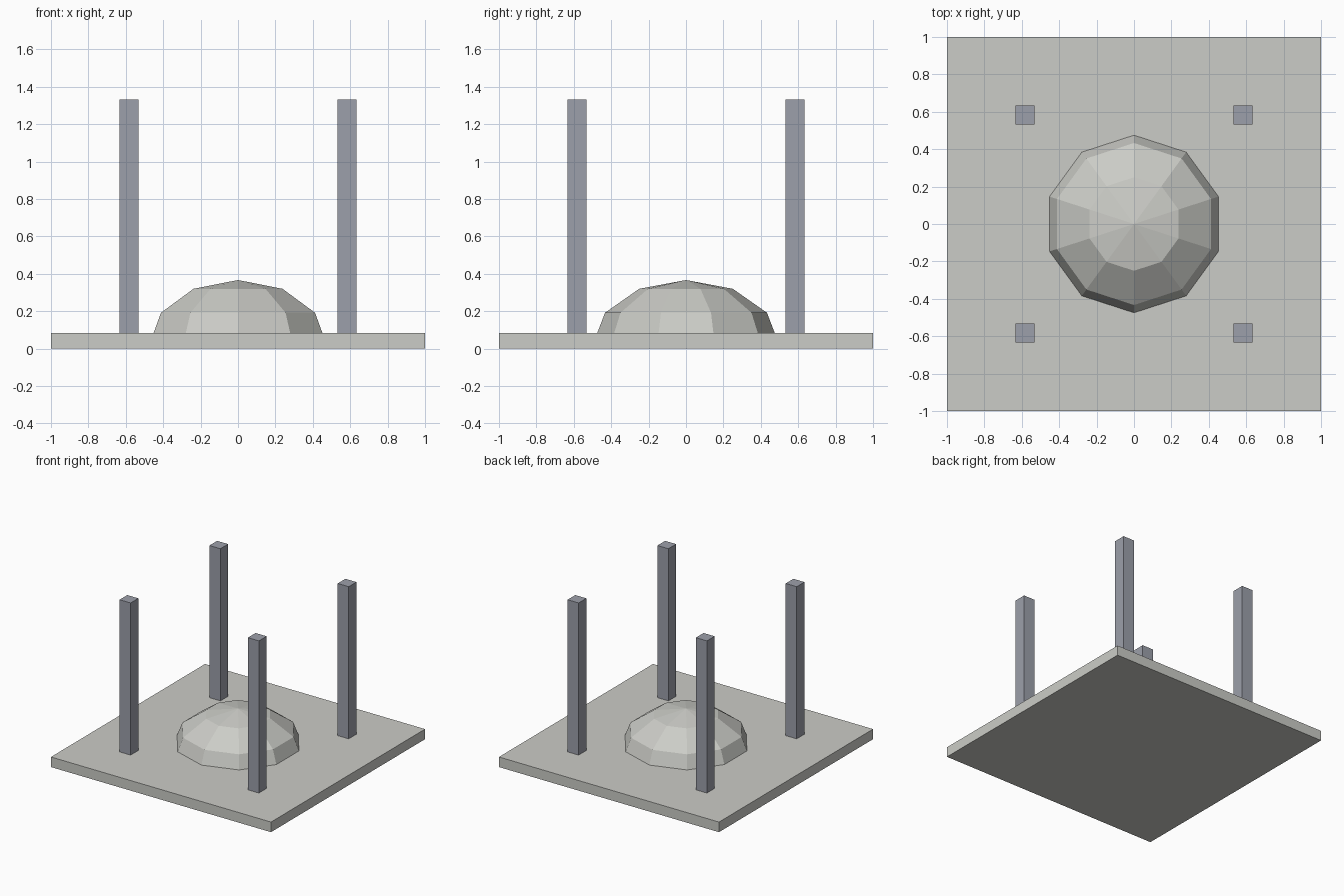
import bpy, bmesh
from math import sin, cos, pi, radians
from mathutils import Matrix

cube = bpy.data.objects.get("Cube")
if cube:
    bpy.data.objects.remove(cube, do_unlink=True)


def material(name, rgb):
    mat = bpy.data.materials.new(name)
    mat.use_nodes = True
    color = (*rgb, 1)
    mat.diffuse_color = color
    mat.node_tree.nodes["Principled BSDF"].inputs["Base Color"].default_value = color
    return mat


def finish(name, bm, mat):
    bmesh.ops.recalc_face_normals(bm, faces=bm.faces)
    mesh = bpy.data.meshes.new(name)
    bm.to_mesh(mesh)
    bm.free()
    mesh.materials.append(mat)
    obj = bpy.data.objects.new(name, mesh)
    bpy.context.collection.objects.link(obj)
    return obj


def box(name, size, center, mat):
    bm = bmesh.new()
    bmesh.ops.create_cube(bm, size=1, matrix=Matrix.Translation(center) @ Matrix.Diagonal((*size, 1)))
    return finish(name, bm, mat)


stone = material("pale stone", (0.6, 0.605, 0.57))
steel = material("blue grey", (0.335, 0.35, 0.405))

# Square base slab
BASE_TOP = 0.083
box("base_slab", (2, 2, BASE_TOP), (0, 0, BASE_TOP / 2), stone)

# Four corner posts standing on the slab
POST_TOP = 1.333
height = POST_TOP - BASE_TOP
for side, x in (("right", -0.583), ("left", 0.583)):
    for end, y in (("front", -0.583), ("back", 0.583)):
        box(f"{end}_{side}_post", (0.1, 0.1, height), (x, y, BASE_TOP + height / 2), steel)

# Faceted flattened dome, its rim sunk into the slab
SIDES, RADIUS, RISE, RIM = 10, 0.5, 0.35, 0.017
bm = bmesh.new()
apex = bm.verts.new((0, 0, RIM + RISE))
rings = []
for polar in (radians(30), radians(60), radians(90)):
    r, z = RADIUS * sin(polar), RIM + RISE * cos(polar)
    angles = [pi / 2 + 2 * pi * i / SIDES for i in range(SIDES)]
    rings.append([bm.verts.new((r * cos(a), r * sin(a), z)) for a in angles])
for i in range(SIDES):
    j = (i + 1) % SIDES
    bm.faces.new((apex, rings[0][i], rings[0][j]))
    for upper, lower in zip(rings, rings[1:]):
        bm.faces.new((upper[i], lower[i], lower[j], upper[j]))
bm.faces.new(rings[-1])
finish("dome", bm, stone)
